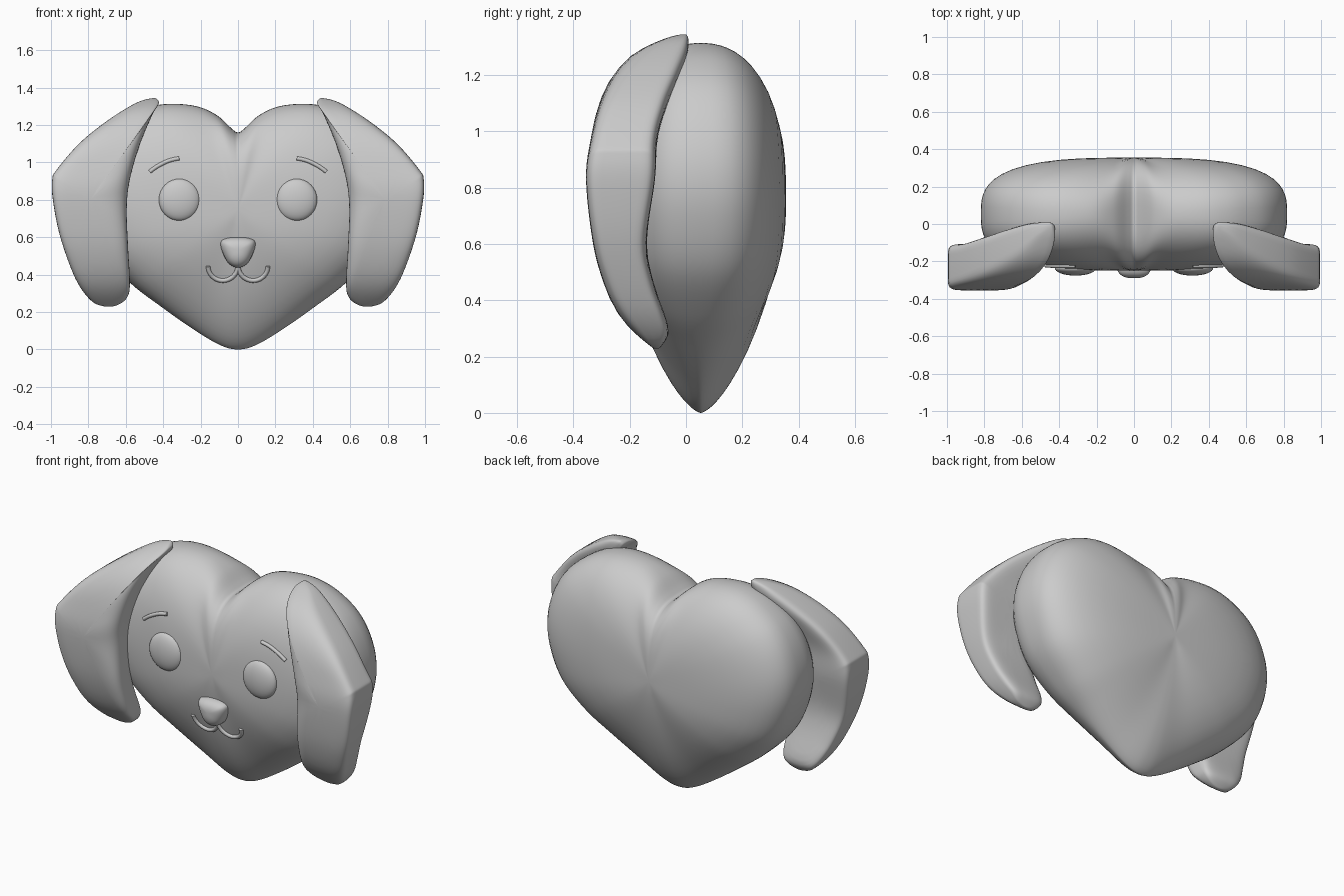
import bpy, bmesh, math
from mathutils import Vector
from mathutils.bvhtree import BVHTree

if "Cube" in bpy.data.objects:
    bpy.data.objects.remove(bpy.data.objects["Cube"])

STEPS = [0, .12, .24, .36, .48, .6, .7, .79, .86, .91, .945, .97, .985, .995, .999, 1]


def spline(pts, closed=True, seg=6):
    """Catmull-Rom curve through the points."""
    p = [Vector(q).to_3d() if len(q) == 3 else Vector((q[0], q[1], 0)) for q in pts]
    n, out = len(p), []
    for i in range(n if closed else n - 1):
        if closed:
            a, b, c, d = (p[(i + k) % n] for k in (-1, 0, 1, 2))
        else:
            a, b, c, d = (p[min(max(i + k, 0), n - 1)] for k in (-1, 0, 1, 2))
        for j in range(seg):
            t = j / seg
            out.append(.5 * (2 * b + (c - a) * t + (2 * a - 5 * b + 4 * c - d) * t * t
                             + (3 * b - a - 3 * c + d) * t ** 3))
    return out if closed else out + [p[-1]]


def finish(ob, mirror=False):
    if mirror:
        ob.modifiers.new("mirror", 'MIRROR').use_mirror_merge = False
    bpy.ops.object.select_all(action='DESELECT')
    ob.select_set(True)
    bpy.context.view_layer.objects.active = ob
    bpy.ops.object.shade_smooth()
    return ob


def pillow(name, pts, centre, power, depth, mirror=False):
    """Puffed shape: an xz outline shrunk to its centre in front and behind.
    power(direction, point) rounds the rim; depth(z) gives front and back y."""
    cx, cz = centre
    outline = spline(pts)
    bm = bmesh.new()
    rings = [(s, 1) for s in STEPS] + [(s, -1) for s in STEPS[-2::-1]]
    grid = []
    for s, side in rings:
        row = []
        for p in outline:
            d = Vector((p.x - cx, p.y - cz))
            n = power(d.normalized(), p)
            h = max(0, 1 - s ** n) ** (1 / n) * side
            x, z = cx + d.x * s, cz + d.y * s
            f, b = depth(z)
            row.append(bm.verts.new((x, (f + b) / 2 + (f - b) / 2 * h, z)))
        grid.append(row)
    m = len(outline)
    for r0, r1 in zip(grid, grid[1:]):
        for i in range(m):
            bm.faces.new((r0[i], r0[(i + 1) % m], r1[(i + 1) % m], r1[i]))
    bmesh.ops.remove_doubles(bm, verts=bm.verts, dist=1e-5)
    bmesh.ops.recalc_face_normals(bm, faces=bm.faces)
    me = bpy.data.meshes.new(name)
    bm.to_mesh(me)
    bm.free()
    ob = bpy.data.objects.new(name, me)
    bpy.context.collection.objects.link(ob)
    return finish(ob, mirror)


# heart-shaped head
half = [(.035, 1.182), (.11, 1.25), (.21, 1.297), (.34, 1.313), (.46, 1.3), (.58, 1.252),
        (.7, 1.16), (.78, 1.03), (.818, .87), (.8, .7), (.72, .51), (.57, .35),
        (.42, .235), (.25, .115), (.1, .025)]
heart = [(0, 1.16)] + half + [(0, 0)] + [(-x, z) for x, z in reversed(half)]


def heart_power(d, p):
    n = 3 - (1.0 if d.y > 0 else 1.5) * d.y ** 2
    return n + (1.2 * math.exp(-(p.x / .12) ** 2) if d.y > 0 else 0)


head = pillow("head", heart, (0, .75), heart_power, lambda z: (-.25, .355))

# floppy ears, bent along their height
bend = spline([(1.345, -.03, .02), (1.33, -.1, .037), (1.28, -.2, .028), (1.2, -.267, -.01),
               (1.1, -.31, -.06), (.98, -.337, -.1), (.83, -.355, -.11), (.6, -.33, -.14),
               (.45, -.29, -.11), (.35, -.245, -.07), (.28, -.19, -.05), (.23, -.13, -.08)],
              closed=False)


def ear_depth(z):
    for a, b in zip(bend, bend[1:]):
        if z >= b.x:
            t = min(1, max(0, (z - b.x) / max(a.x - b.x, 1e-6)))
            q = b.lerp(a, t)
            return q.y, q.z
    return bend[-1].y, bend[-1].z


ear = [(.43, 1.335), (.425, 1.31), (.46, 1.25), (.53, 1.08), (.58, .9), (.595, .75),
       (.588, .55), (.578, .35), (.595, .275), (.65, .235), (.72, .231), (.79, .265),
       (.87, .38), (.95, .6), (.99, .8), (.993, .91), (.97, .96), (.85, 1.1), (.7, 1.222),
       (.55, 1.315), (.46, 1.343)]
pillow("ears", ear, (.79, .8), lambda d, p: 5.5 + 2.5 * d.x, ear_depth, mirror=True)

# nose
nose = [(0, .6), (.06, .595), (.092, .575), (.085, .525), (.05, .46), (0, .437),
        (-.05, .46), (-.085, .525), (-.092, .575), (-.06, .595)]
pillow("nose", nose, (0, .53), lambda d, p: 2.5, lambda z: (-.29, -.14))

# eyes
bpy.ops.mesh.primitive_uv_sphere_add(segments=32, ring_count=16, radius=1)
eye = bpy.context.object
eye.name = "eyes"
for v in eye.data.vertices:
    v.co = (v.co.x * .11 + .313, v.co.y * .04 - .236, v.co.z * .112 + .8)
finish(eye, mirror=True)

# thin lines laid on the front of the head
tree = BVHTree.FromObject(head, bpy.context.evaluated_depsgraph_get())


def line(name, pts, radius):
    cu = bpy.data.curves.new(name, 'CURVE')
    cu.dimensions, cu.bevel_depth, cu.bevel_resolution = '3D', radius, 3
    cu.use_fill_caps = True
    sp = cu.splines.new('POLY')
    sp.points.add(len(pts) - 1)
    for q, (x, z) in zip(sp.points, pts):
        hit = tree.ray_cast(Vector((x, -2, z)), Vector((0, 1, 0)))[0]
        q.co = (x, hit.y - .002, z, 1)
    ob = bpy.data.objects.new(name, cu)
    bpy.context.collection.objects.link(ob)
    bpy.ops.object.select_all(action='DESELECT')
    ob.select_set(True)
    bpy.context.view_layer.objects.active = ob
    bpy.ops.object.convert(target='MESH')
    finish(bpy.context.object)


for side, label in ((1, "right"), (-1, "left")):
    # mouth half
    arc = [math.radians(180 + 180 * i / 20) for i in range(21)]
    line("mouth_" + label, [(side * (.081 + .079 * math.cos(a)), .445 + .077 * math.sin(a))
                            for a in arc], .012)
    # brow
    brow = spline([(.314, 1.022), (.37, 1.009), (.43, .98), (.472, .95)], closed=False)
    line("brow_" + label, [(side * p.x, p.y) for p in brow], .011)
